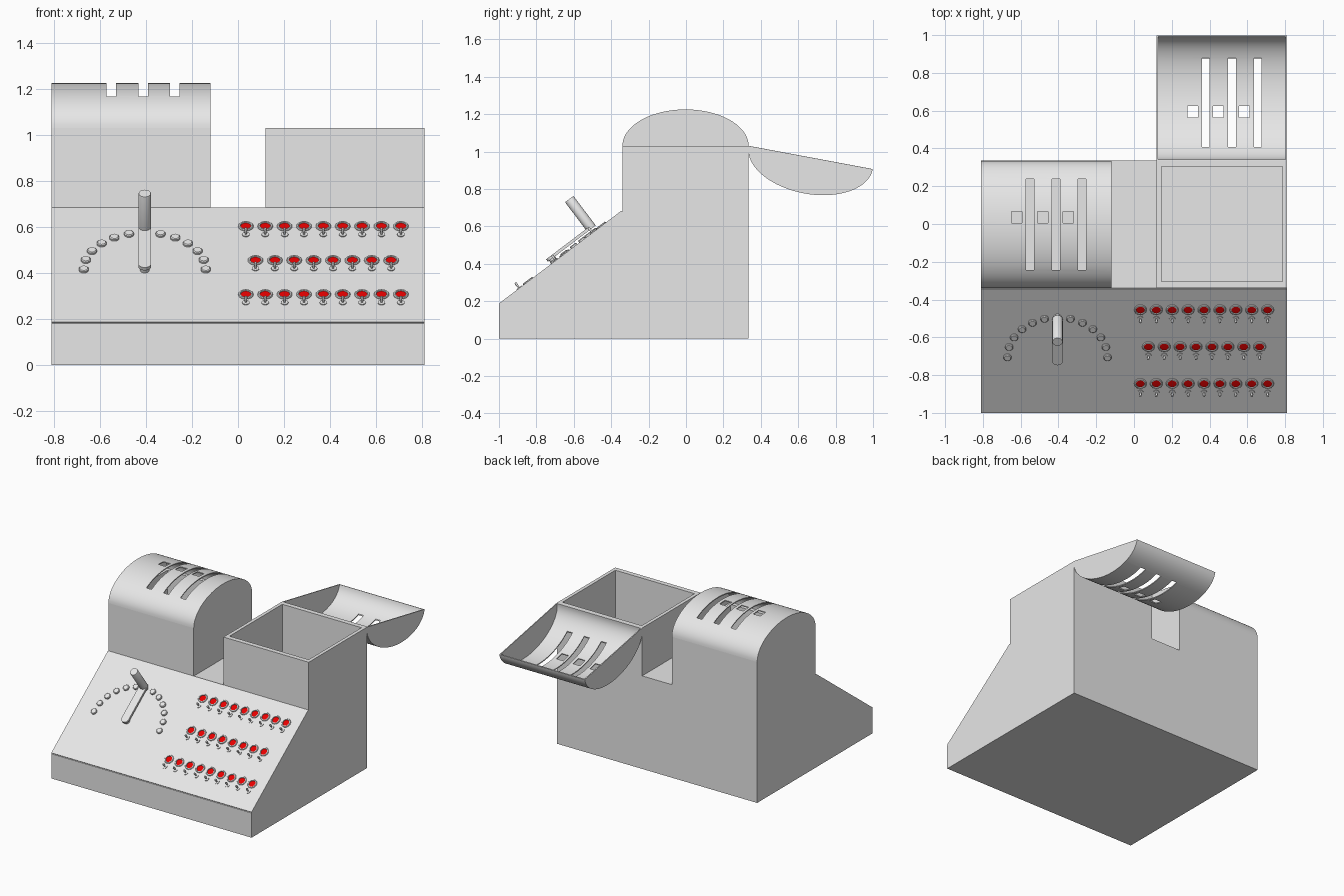
import bpy, bmesh, math
from mathutils import Matrix, Vector

if "Cube" in bpy.data.objects:
    bpy.data.objects.remove(bpy.data.objects["Cube"])


def material(name, rgb):
    m = bpy.data.materials.new(name)
    m.diffuse_color = (*rgb, 1)
    m.use_nodes = True
    m.node_tree.nodes["Principled BSDF"].inputs["Base Color"].default_value = m.diffuse_color
    return m


GREY = material("light_grey", (0.8, 0.8, 0.8))
RED = material("lamp_red", (0.8, 0.0, 0.0))

# Frame of the sloping panel: x across, y up the slope, z out of the panel
ANGLE = math.atan2(0.50, 0.66)
SLOPE = Matrix.Translation((0, -1, 0.18)) @ Matrix.Rotation(ANGLE, 4, 'X')
SLOPE_LEN = math.hypot(0.50, 0.66)


def finish(name, bm, mat=GREY, matrix=None, smooth=False, recalc=True):
    if recalc:
        bmesh.ops.recalc_face_normals(bm, faces=bm.faces)
    me = bpy.data.meshes.new(name)
    bm.to_mesh(me)
    bm.free()
    me.materials.append(mat)
    ob = bpy.data.objects.new(name, me)
    bpy.context.collection.objects.link(ob)
    if matrix:
        ob.matrix_world = matrix
    if smooth:
        shade(ob)
    return ob


def activate(ob):
    bpy.ops.object.select_all(action='DESELECT')
    ob.select_set(True)
    bpy.context.view_layer.objects.active = ob


def shade(ob):
    activate(ob)
    bpy.ops.object.shade_smooth_by_angle(angle=math.radians(35))


def add_box(bm, lo, hi):
    lo, hi = Vector(lo), Vector(hi)
    mat = Matrix.Translation((lo + hi) / 2) @ Matrix.Diagonal((*(hi - lo), 1))
    bmesh.ops.create_cube(bm, size=1, matrix=mat)


def extrude(bm, points, offset):
    face = bm.faces.new([bm.verts.new(p) for p in points])
    geo = bmesh.ops.extrude_face_region(bm, geom=[face])["geom"]
    bmesh.ops.translate(bm, vec=offset,
                        verts=[v for v in geo if isinstance(v, bmesh.types.BMVert)])


def cut(ob, boxes):
    bm = bmesh.new()
    for lo, hi in boxes:
        add_box(bm, lo, hi)
    cutter = finish("cutter", bm)
    cutter.hide_render = True
    mod = ob.modifiers.new("cut", 'BOOLEAN')
    mod.operation = 'DIFFERENCE'
    mod.solver = 'EXACT'
    mod.object = cutter
    activate(ob)
    for m in list(ob.modifiers):
        bpy.ops.object.modifier_apply(modifier=m.name)
    bpy.data.objects.remove(cutter)


def revolve(name, spots, profile, segs, mat=GREY, closed=False):
    """Turn an (r, height) profile at every (x, u) spot of the panel."""
    bm = bmesh.new()
    for x, u in spots:
        rings = []
        for r, n in profile:
            if r == 0:
                rings.append([bm.verts.new((x, u, n))] * segs)
            else:
                rings.append([bm.verts.new((x + r * math.cos(a), u + r * math.sin(a), n))
                              for a in (2 * math.pi * i / segs for i in range(segs))])
        pairs = list(zip(rings, rings[1:])) + ([(rings[-1], rings[0])] if closed else [])
        for a, b in pairs:
            for i in range(segs):
                j = (i + 1) % segs
                bm.faces.new(dict.fromkeys((a[i], a[j], b[j], b[i])))
    return finish(name, bm, mat, SLOPE, smooth=True)


# Cabinet: side profile, notch between the towers, hollow towers
bm = bmesh.new()
side = [(-1, 0), (0.335, 0), (0.335, 1.03), (-0.34, 1.03), (-0.34, 0.68), (-1, 0.18)]
extrude(bm, [(-0.81, y, z) for y, z in side], (1.62, 0, 0))
cabinet = finish("cabinet", bm)
cut(cabinet, [((-0.12, -0.5, 0.68), (0.12, 0.5, 1.2)),
              ((-0.785, -0.305, 0.2), (-0.145, 0.305, 1.2)),
              ((0.145, -0.305, 0.2), (0.785, 0.305, 1.2))])

# Thin control panel lying on the slope
bm = bmesh.new()
add_box(bm, (-0.81, 0.004, -0.002), (0.81, SLOPE_LEN - 0.002, 0.006))
finish("control_panel", bm, matrix=SLOPE)


# Arched lids; local origin is on the hinge line
def lid(name, matrix):
    bm = bmesh.new()
    segs, ry, h, w = 40, 0.3375, 0.195, 0.345
    arcs = [[bm.verts.new((x, -ry + ry * math.cos(t), h * math.sin(t)))
             for t in (math.pi * i / segs for i in range(segs + 1))] for x in (-w, w)]
    a, b = arcs
    for i in range(segs):
        bm.faces.new((a[i], b[i], b[i + 1], a[i + 1]))
    bm.faces.new(a[::-1])
    bm.faces.new(b)
    bmesh.ops.recalc_face_normals(bm, faces=bm.faces)
    bm.faces.ensure_lookup_table()
    if bm.faces[segs // 2].normal.z < 0:
        bmesh.ops.reverse_faces(bm, faces=bm.faces)
    ob = finish(name, bm, recalc=False)
    sol = ob.modifiers.new("wall", 'SOLIDIFY')
    sol.thickness = 0.01
    sol.offset = -1
    slots = [((x - 0.021, -ry - 0.24, 0.07), (x + 0.021, -ry + 0.24, 0.4))
             for x in (-0.085, 0.053, 0.19)]
    holes = [((x - 0.028, -ry + 0.007, 0.07), (x + 0.028, -ry + 0.07, 0.4))
             for x in (-0.155, -0.018, 0.118)]
    cut(ob, slots + holes)
    shade(ob)
    ob.matrix_world = matrix


lid("closed_lid", Matrix.Translation((-0.465, 0.335, 1.03)))
lid("open_lid", Matrix.Translation((0.465, 0.335, 1.03))
    @ Matrix.Rotation(-math.radians(190.6), 4, 'X'))

# Half circle of studs around the lever
CX, CU, R = -0.405, 0.376, 0.265
studs = [(CX + R * math.sin(t), CU + R * math.cos(t))
         for t in (math.radians(d) for d in range(-90, 91, 15))]
revolve("dial_studs", studs, [(0.021, 0), (0.021, 0.014), (0.017, 0.018), (0, 0.018)], 20)

# Lever: pivot, round-ended arm, upright handle
revolve("lever_pivot", [(CX, CU)], [(0.02, 0), (0.02, 0.03)], 20)
bm = bmesh.new()
half = [math.pi * i / 12 for i in range(13)]
ends = [(CX + 0.028 * math.cos(t), CU + R + 0.028 * math.sin(t)) for t in half]
ends += [(CX - 0.028 * math.cos(t), CU - 0.028 * math.sin(t)) for t in half]
extrude(bm, [(x, u, 0.026) for x, u in ends], (0, 0, 0.016))
finish("lever_arm", bm, matrix=SLOPE, smooth=True)
revolve("lever_handle", [(CX, CU + R)],
        [(0, 0.04), (0.028, 0.04), (0.028, 0.22), (0.026, 0.224), (0, 0.224)], 28)

# Three rows of lamps, each with a toggle switch below
lamps = []
for count, x0, u in ((9, 0.034, 0.69), (8, 0.076, 0.445), (9, 0.034, 0.20)):
    lamps += [(x0 + 0.0842 * i, u) for i in range(count)]
revolve("lamp_rings", lamps, [(0.033, 0.004), (0.033, 0.009), (0.03, 0.013),
                              (0.024, 0.013), (0.022, 0.004)], 24, closed=True)
revolve("lamp_lenses", lamps, [(0.0225, 0.004), (0.0225, 0.008), (0, 0.0085)], 24, RED)
toggles = [(x, u - 0.059) for x, u in lamps]
revolve("toggle_bases", toggles, [(0.016, 0.004), (0.016, 0.01), (0, 0.01)], 16)
revolve("toggle_pins", toggles, [(0.004, 0.008), (0.007, 0.036), (0.005, 0.041), (0, 0.042)], 12)
